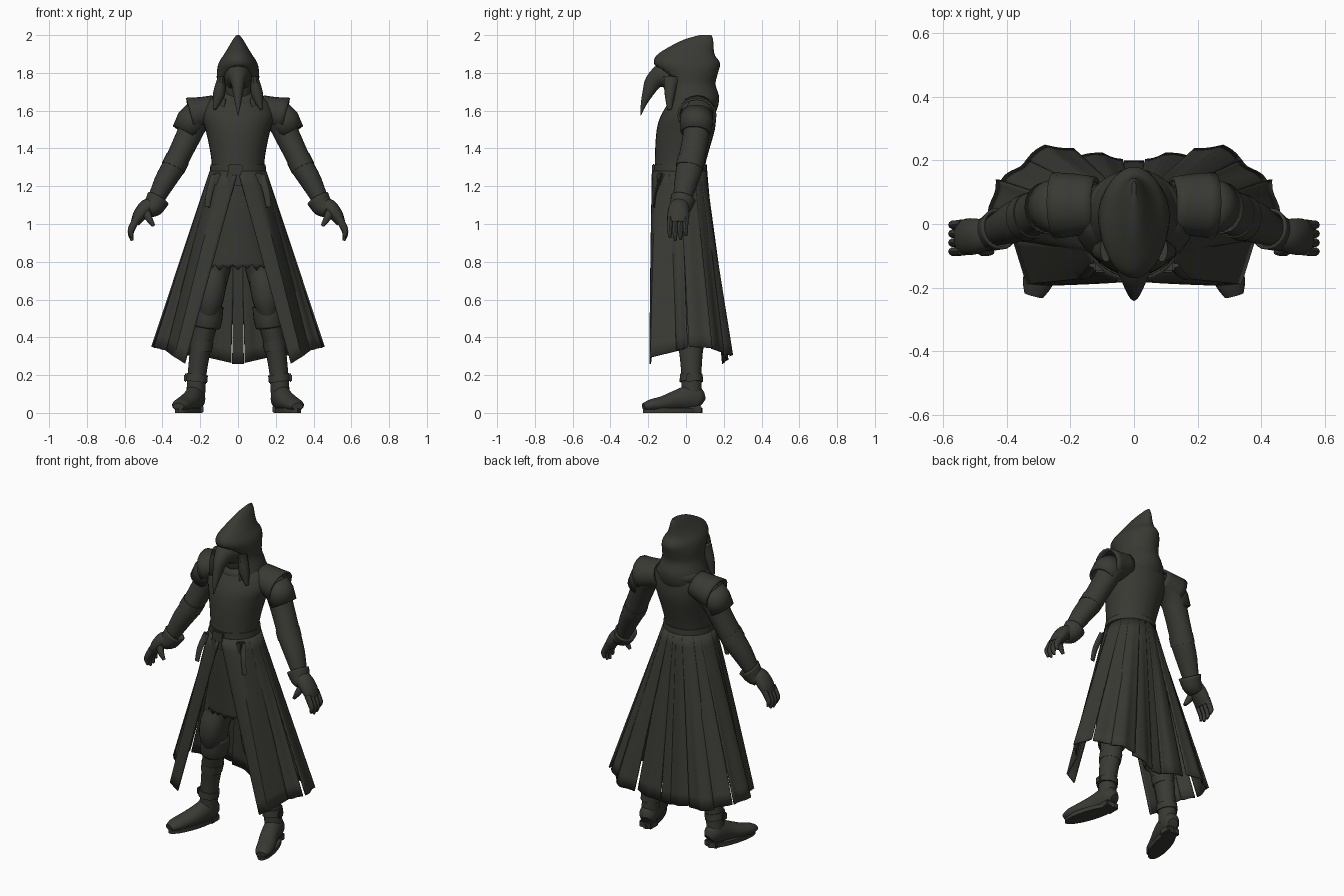
import bpy, bmesh, math
from mathutils import Vector as V

cube = bpy.data.objects.get("Cube")
if cube:
    bpy.data.objects.remove(cube)

cloth = bpy.data.materials.new("dark_olive")
cloth.use_nodes = True
COLOUR = (0.041, 0.042, 0.034, 1)
cloth.diffuse_color = COLOUR
cloth.node_tree.nodes["Principled BSDF"].inputs["Base Color"].default_value = COLOUR
made = []


def finish(name, bm, mirror=False, thick=0.0):
    bmesh.ops.recalc_face_normals(bm, faces=bm.faces)
    me = bpy.data.meshes.new(name)
    bm.to_mesh(me)
    bm.free()
    me.materials.append(cloth)
    ob = bpy.data.objects.new(name, me)
    bpy.context.collection.objects.link(ob)
    if thick:
        mod = ob.modifiers.new("thickness", "SOLIDIFY")
        mod.thickness = thick
        mod.offset = 0
    if mirror:
        ob.modifiers.new("mirror", "MIRROR").use_mirror_merge = False
    made.append(ob)


def spline(p0, p1, p2, p3, t):
    return p1 + 0.5 * t * (p2 - p0 + t * (2 * p0 - 5 * p1 + 4 * p2 - p3 + t * (3 * (p1 - p2) + p3 - p0)))


def smooth(rings, steps):
    """Insert interpolated rings; each ring is a tuple of vectors."""
    out = []
    for i in range(len(rings) - 1):
        quad = [rings[max(0, min(len(rings) - 1, i + k))] for k in (-1, 0, 1, 2)]
        for s in range(steps):
            out.append([spline(*vs, s / steps) for vs in zip(*quad)])
    return out + [rings[-1]]


def loft(rings, seg=24, steps=3, caps=True):
    """Skin elliptical rings given as (centre, half axis, half axis)."""
    bm = bmesh.new()
    loops = []
    for c, u, v in smooth(rings, steps):
        angles = [2 * math.pi * k / seg for k in range(seg)]
        loops.append([bm.verts.new(c + u * math.cos(a) + v * math.sin(a)) for a in angles])
    for a, b in zip(loops, loops[1:]):
        for k in range(seg):
            bm.faces.new((a[k], a[(k + 1) % seg], b[(k + 1) % seg], b[k]))
    if caps:
        bm.faces.new(loops[0])
        bm.faces.new(loops[-1])
    return bm


def stack(rows, **kw):
    """Horizontal rings from rows of (height, half width, front y, back y)."""
    return loft([(V((0, (f + b) / 2, z)), V((w, 0, 0)), V((0, (b - f) / 2, 0)))
                 for z, w, f, b in rows], **kw)


def tube(rows, ref=(0, 1, 0), **kw):
    """Rings across a path, from rows of (point, radius across, radius along ref)."""
    pts = [V(r[0]) for r in rows]
    rings = []
    for i, (p, ru, rv) in enumerate(rows):
        t = (pts[min(i + 1, len(pts) - 1)] - pts[max(i - 1, 0)]).normalized()
        u = t.cross(V(ref)).normalized()
        rings.append((pts[i], u * ru, u.cross(t) * rv))
    return loft(rings, **kw)


def box(name, centre, size, mirror=False):
    bm = bmesh.new()
    bmesh.ops.create_cube(bm, size=1)
    for v in bm.verts:
        v.co = V(centre) + V([a * b for a, b in zip(v.co, size)])
    bmesh.ops.bevel(bm, geom=bm.edges[:], offset=0.006, segments=2, affect="EDGES")
    finish(name, bm, mirror)


# Torso and belt
finish("torso", stack([(1.2, .145, -.165, .1), (1.3, .138, -.165, .1), (1.4, .15, -.163, .125),
                       (1.5, .172, -.155, .153), (1.57, .19, -.135, .158), (1.64, .17, -.095, .15),
                       (1.68, .12, -.075, .13), (1.75, .07, -.04, .1)], seg=32))
finish("belt", stack([(1.25, .151, -.17, .112), (1.315, .146, -.169, .11)], seg=32, steps=1))
box("buckle", (-.015, -.172, 1.285), (.075, .018, .065))
box("belt_tail", (-.04, -.176, 1.225), (.035, .012, .09))
box("pouch", (.105, -.13, 1.235), (.045, .045, .07), True)
finish("hanging_strap", tube([((.125, -.13, 1.26), .018, .008), ((.15, -.16, 1.17), .018, .008),
                              ((.163, -.17, 1.09), .014, .006)], seg=6), True)

# Hood with an open face, cowl folds and draped front corners
bm = stack([(1.59, .13, -.1, .15), (1.63, .14, -.11, .165), (1.68, .127, -.105, .168),
            (1.74, .108, -.1, .15), (1.8, .106, -.125, .163), (1.85, .097, -.163, .174),
            (1.89, .072, -.15, .148), (1.93, .047, -.09, .14), (1.97, .024, -.01, .138),
            (1.996, .004, .08, .13)], seg=36)
face_hole = []
for f in bm.faces:
    c = f.calc_center_median()
    if c.y < -.02 and 1.6 < c.z < 1.835 and abs(c.x) < .075 * min(1, (1.88 - c.z) / .1):
        face_hole.append(f)
bmesh.ops.delete(bm, geom=face_hole, context="FACES")
finish("hood", bm, thick=.012)
finish("cowl_fold", stack([(1.61, .12, -.06, .15), (1.63, .148, -.095, .165), (1.66, .146, -.09, .172),
                           (1.69, .115, -.06, .16)], seg=32, caps=False))
finish("hood_corner", tube([((.088, -.08, 1.78), .018, .04), ((.1, -.085, 1.69), .032, .03),
                            ((.125, -.088, 1.605), .008, .012)], seg=10), True)

# Beaked mask
finish("mask", stack([(1.62, .06, -.06, .08), (1.7, .085, -.088, .1), (1.8, .09, -.105, .1),
                      (1.86, .06, -.08, .08), (1.88, .01, -.02, .02)]))
finish("beak", tube([((0, -.06, 1.775), .072, .08), ((0, -.13, 1.785), .064, .06),
                     ((0, -.175, 1.75), .045, .038), ((0, -.203, 1.69), .029, .026),
                     ((0, -.226, 1.63), .014, .014), ((0, -.24, 1.575), .002, .002)], ref=(1, 0, 0), seg=20))

# Arms, shoulder armour and cuffs
finish("arm", tube([((.13, .07, 1.605), .072, .075), ((.22, .065, 1.55), .074, .076), ((.265, .052, 1.46), .066, .07),
                    ((.313, .033, 1.36), .062, .07), ((.342, .02, 1.3), .062, .07),
                    ((.39, .0, 1.22), .056, .062), ((.445, -.025, 1.11), .04, .045)]), True)
finish("elbow_band", tube([((.32, .028, 1.345), .065, .073), ((.344, .018, 1.297), .065, .073)],
                          steps=1), True)
finish("upper_shoulder_plate", tube([((.12, .06, 1.607), .07, .082), ((.185, .06, 1.592), .076, .092),
                                     ((.252, .058, 1.575), .09, .098)], seg=16, caps=False, steps=2), True, .012)
finish("lower_shoulder_plate", tube([((.215, .058, 1.575), .074, .084), ((.25, .055, 1.54), .075, .08),
                                     ((.28, .05, 1.485), .067, .074)], seg=16, caps=False, steps=1), True, .012)
finish("glove_cuff", tube([((.423, -.015, 1.135), .058, .062), ((.45, -.028, 1.09), .05, .052),
                           ((.478, -.035, 1.075), .04, .046)], caps=False), True, .01)

# Hands
finish("palm", tube([((.44, -.025, 1.11), .038, .042), ((.485, -.037, 1.088), .042, .054),
                     ((.522, -.04, 1.045), .036, .058), ((.545, -.042, 1.005), .024, .052)], seg=16), True)
for i, length in enumerate((.085, .1, .095, .075)):
    y = -.084 + i * .028
    finish("finger", tube([((.535, y, 1.03), .02, .015), ((.562, y - .003, 1.0 - length * .25), .018, .0145),
                           ((.568, y - .002, 1.015 - length * .7), .015, .013),
                           ((.561, y, 1.012 - length), .007, .007)], seg=10), True)
finish("thumb", tube([((.49, -.065, 1.075), .024, .02), ((.472, -.085, 1.03), .019, .017),
                      ((.446, -.088, .99), .009, .009)], seg=10), True)


# Split coat skirt: strips hung from the waist ellipse to a hem line
def strip(name, a0, a1, hem, mirror=True, fold=.005, cols=10, rows=14):
    bm = bmesh.new()
    hem = [V(h) for h in hem]
    grid = []
    for r in range(rows + 1):
        t = r / rows
        line = []
        for c in range(cols + 1):
            s = c / cols
            a = math.radians(a0 + (a1 - a0) * s)
            top = V((.146 * math.sin(a), -.032 - .14 * math.cos(a), 1.28))
            k = min(int(s * (len(hem) - 1)), len(hem) - 2)
            low = hem[k].lerp(hem[k + 1], s * (len(hem) - 1) - k)
            p = top.lerp(low, t)
            p.y = top.y + (low.y - top.y) * (t ** .5 if low.y < -.05 else t)
            out = V((math.sin(a), -math.cos(a), 0))
            line.append(bm.verts.new(p + out * fold * t * math.sin(s * 2 * math.pi)))
        grid.append(line)
    for a, b in zip(grid, grid[1:]):
        for c in range(cols):
            bm.faces.new((a[c], a[c + 1], b[c + 1], b[c]))
    finish(name, bm, mirror, .009)


strip("front_panel", 0, 74, [(.28, -.19, .26), (.335, -.185, .295), (.38, -.04, .33)], fold=0)
strip("side_front_strip", 66, 94, [(.375, -.05, .33), (.445, .005, .345)])
strip("side_strip", 90, 122, [(.455, .015, .35), (.43, .14, .345)])
strip("side_back_strip", 116, 144, [(.415, .135, .34), (.335, .2, .32)])
strip("back_outer_strip", 138, 162, [(.335, .2, .31), (.28, .245, .305), (.19, .235, .3)])
strip("back_inner_strip", 157, 176, [(.185, .205, .3), (.1, .22, .28), (.036, .2, .265)])
strip("back_centre_strip", 172, 188, [(.031, .195, .26), (-.031, .195, .26)], False, 0)

# Ragged inner tunic
bm = stack([(1.27, .13, -.15, .09), (1.1, .15, -.15, .1), (.9, .175, -.135, .12), (.755, .195, -.125, .13)],
           seg=48, caps=False)
hem_verts = [v for v in bm.verts if v.co.z < .76]
for i, v in enumerate(hem_verts):
    v.co.z += (.0, .025, .008, .03)[i % 4]
finish("inner_tunic", bm, thick=.008)

# Legs, knee armour and boots
finish("leg", tube([((.085, 0, .95), .09, .1), ((.12, 0, .78), .085, .095), ((.145, -.01, .64), .074, .085),
                    ((.165, .01, .5), .064, .075), ((.195, .025, .36), .056, .066),
                    ((.215, .028, .22), .05, .054), ((.225, .03, .08), .05, .055)]), True)
finish("knee_pad", tube([((.125, -.03, .74), .066, .066), ((.138, -.045, .67), .074, .072),
                         ((.15, -.045, .59), .07, .07), ((.158, -.03, .52), .05, .055)]), True)
finish("calf_guard", tube([((.152, .0, .57), .072, .084), ((.162, .004, .5), .075, .085),
                           ((.168, .008, .455), .07, .078)], caps=False), True, .008)
finish("boot_top", tube([((.19, .024, .38), .062, .07), ((.198, .024, .33), .058, .067)], steps=1), True)
finish("ankle_strap", tube([((.216, .028, .205), .057, .06), ((.221, .028, .165), .058, .062)], steps=1), True)
box("ankle_buckle", (.278, .02, .185), (.016, .04, .045), True)
finish("boot", tube([((.215, .085, .055), .03, .03), ((.22, .065, .07), .058, .048), ((.23, .02, .08), .068, .052),
                     ((.25, -.05, .065), .055, .052), ((.283, -.125, .048), .04, .052),
                     ((.304, -.185, .04), .032, .047), ((.315, -.225, .034), .018, .03)], ref=(1, 0, 0)), True)
finish("boot_sole", loft([(V((.265, -.07, z)), V((.05, -.158, 0)), V((.048, .016, 0))) for z in (0, .025)],
                         steps=1), True)
box("boot_heel", (.225, .045, .02), (.085, .075, .04), True)

# Shade rounded parts smoothly while keeping sharp edges
bpy.ops.object.select_all(action="DESELECT")
for ob in made:
    ob.select_set(True)
bpy.context.view_layer.objects.active = made[0]
bpy.ops.object.shade_smooth_by_angle(angle=math.radians(40))
